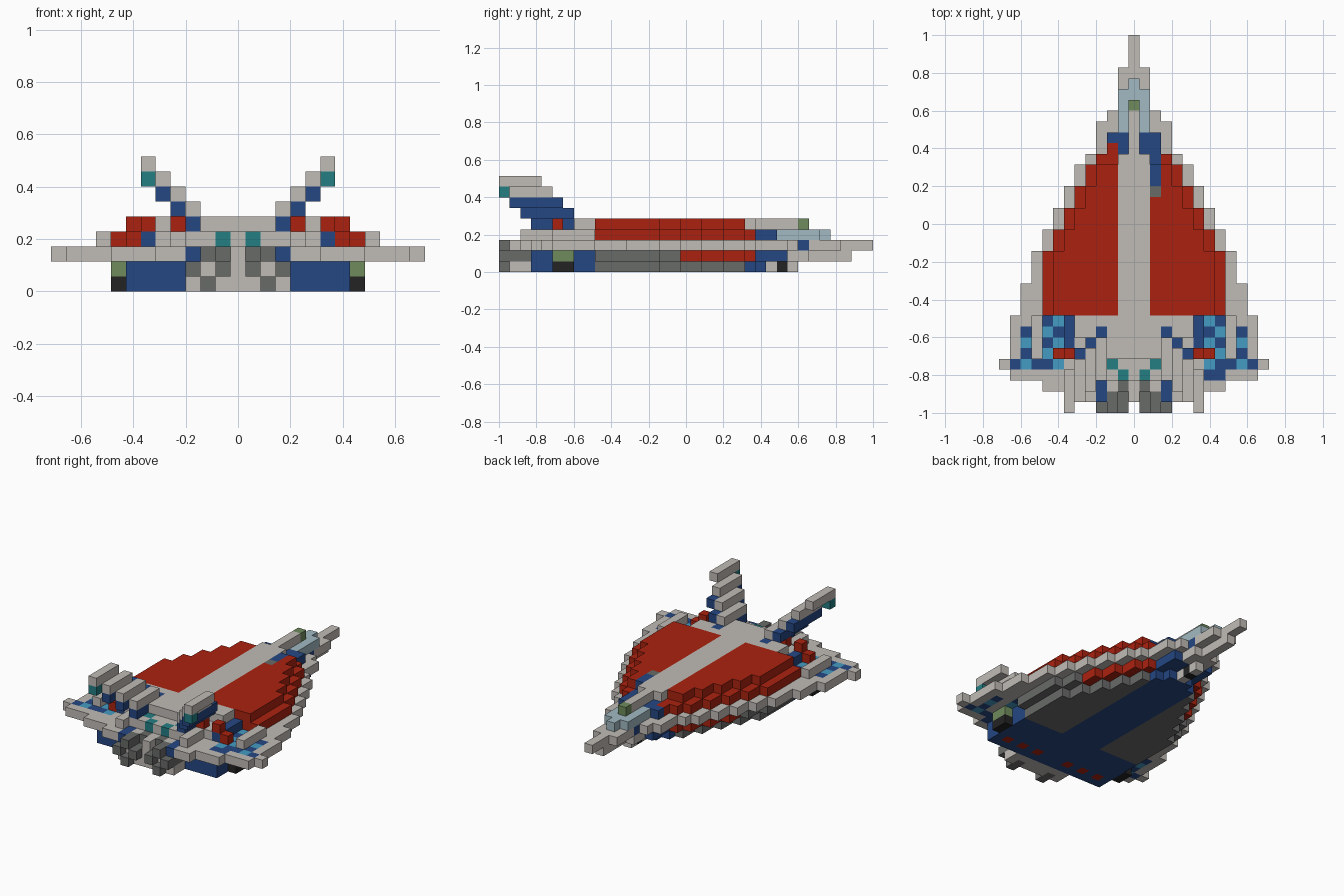
import bpy, bmesh

cube = bpy.data.objects.get("Cube")
if cube:
    bpy.data.objects.remove(cube)

U = 2 / 35  # edge of one block
COLOURS = {
    "light_grey": (0.53, 0.50, 0.47),
    "red": (0.41, 0.016, 0.005),
    "navy": (0.018, 0.063, 0.23),
    "sky": (0.058, 0.33, 0.54),
    "glass": (0.36, 0.49, 0.54),
    "teal": (0.017, 0.21, 0.23),
    "green": (0.16, 0.26, 0.11),
    "mid_grey": (0.14, 0.145, 0.14),
    "black": (0.017, 0.017, 0.017),
}
NAMES = list(COLOURS)
MATS = []
for name, rgb in COLOURS.items():
    m = bpy.data.materials.new(name)
    m.use_nodes = True
    m.diffuse_color = (*rgb, 1)
    m.node_tree.nodes["Principled BSDF"].inputs["Base Color"].default_value = (*rgb, 1)
    MATS.append(m)

cells = {}  # (i, j, k) -> (part, colour)


def box(part, colour, i, j, k, mirror=True):
    """Fill inclusive ranges of blocks; each range is a number or a pair."""
    (i0, i1), (j0, j1), (k0, k1) = [r if isinstance(r, tuple) else (r, r) for r in (i, j, k)]
    for a in range(i0, i1 + 1):
        for b in range(j0, j1 + 1):
            for c in range(k0, k1 + 1):
                cells[a, b, c] = (part, colour)
                if mirror:
                    cells[-a, b, c] = (part, colour)


# Foremost row of the delta outline for each column away from the centre
FRONT = [34, 31, 27, 26, 23, 22, 20, 18, 16, 14, 11, 8, 4]

# Main delta wing
for i, front in enumerate(FRONT):
    rear = 1 if i < 6 else 2 if i < 9 else 3 if i < 12 else 4
    box("wing", "light_grey", i, (rear, front), 2)
box("wing", "navy", (0, 1), 28, 2)
box("wing", "light_grey", 0, 28, 2)

# Lower hull, stepping in below the wing
for i in range(9):
    top = min(FRONT[i + 1], 24)
    box("lower_hull", "mid_grey", i, (9, top), 1)
    if top >= 17:
        box("lower_hull", "red", i, (17, min(top, 23)), 1)
    if i < 8:
        box("lower_hull", "mid_grey", i, (9, min(FRONT[i + 2], 24)), 0)
box("lower_hull", "navy", (0, 2), (9, 23), 0)
box("lower_hull", "navy", (0, 1), 24, 0)
box("lower_hull", "navy", (0, 2), (24, 26), 1)
box("lower_hull", "navy", (0, 7), (3, 8), (0, 1))
for i in (2, 4, 6):
    box("belly_light", "red", i, 4, 0)

# Landing gear and prow
box("rear_gear", "black", 8, (5, 6), 0)
box("rear_gear", "green", 8, (5, 6), 1)
box("nose_gear", "light_grey", 0, (25, 27), 0)
box("nose_gear", "black", 0, 26, 0)
box("prow", "light_grey", (0, 1), (27, 28), 1)
box("prow", "light_grey", 0, (29, 32), 1)

# Red upper armour in two steps
for i in range(9):
    box("armour", "red", i, (9, min(FRONT[i + 1], 24 if i == 2 else 23)), 3)
    if 2 <= i < 8:
        box("armour", "red", i, (9, min(FRONT[i + 2], 22)), 4)

# Spine and cockpit
box("cockpit", "navy", (0, 1), (24, 25), 3)
box("cockpit", "navy", 2, 25, 3)
box("cockpit", "glass", (0, 1), (26, 29), 3)
box("cockpit", "glass", 0, 30, 3)
box("spine", "light_grey", (0, 1), (5, 23), 4)
box("spine", "light_grey", 0, (24, 27), 4)
box("spine", "green", 0, 28, 4)
box("side_vent", "navy", 2, (23, 24), 3, False)
box("side_vent", "navy", 2, (21, 22), 4, False)
box("side_vent", "mid_grey", 2, 20, 4, False)

# Raised rear deck
box("rear_deck", "light_grey", (0, 5), (5, 8), 3)
box("rear_deck", "light_grey", (0, 3), (3, 4), 3)
box("rear_deck", "light_grey", 4, (2, 4), 3)
box("rear_deck", "light_grey", (0, 3), (6, 8), 4)
box("rear_deck", "light_grey", (0, 2), 5, 4)
box("rear_deck", "light_grey", (4, 5), (7, 8), 4)
box("rear_deck", "teal", 1, 3, 3)
box("rear_deck", "teal", 2, 4, 3)
box("rear_deck", "navy", 6, (5, 8), 3)
box("rear_deck", "red", 4, 5, 4)
box("rear_deck", "red", 6, 5, 4)
box("rear_deck", "red", 7, 5, 3)
box("wing_rail", "light_grey", 9, (5, 8), 3)

# Checkered panels on the outer wing
for i in (7, 8, 10):
    for j in range(4, 9 if i < 10 else 8):
        box("wing_panel", "navy" if (i + j) % 2 == (i > 8) else "sky", i, j, 2)
for i in (9, 11):
    box("wing_panel", "navy", i, 4, 2)
box("wing_panel", "navy", (7, 8), 3, 2, False)

# Slanted tail fins: navy underside step, light upper step
for s in range(4):
    if s < 3:
        box("tail_fin", "navy", 3 + s, (3 - s, 7 - s), 4 + s)
    else:
        box("tail_fin", "teal", 6, 0, 7)
    box("tail_fin", "light_grey", 3 + s, (3 - s, 6 - s), 5 + s)

# Engines: plus-shaped nozzles on a rear block
box("engine_block", "light_grey", (0, 3), (1, 2), (0, 1))
box("engine_block", "navy", 3, (1, 2), 2)
box("engine_block", "mid_grey", 1, 2, 2)
for i in (1, 3):
    box("engine_nozzle", "mid_grey", i, (0, 2), 1)
for k in (0, 2):
    box("engine_nozzle", "mid_grey", 2, (0, 1), k)
for i in (-1, 1):
    cells.pop((i, 1, 2), None)

# Build one mesh per part from the exposed block faces
SIDES = [(axis, d) for axis in range(3) for d in (0, 1)]
for part in sorted({p for p, _ in cells.values()}):
    bm = bmesh.new()
    for cell, (owner, colour) in cells.items():
        if owner != part:
            continue
        for axis, d in SIDES:
            near = list(cell)
            near[axis] += 2 * d - 1
            if tuple(near) in cells:
                continue
            quad = []
            for a, b in ((0, 0), (1, 0), (1, 1), (0, 1)):
                p = list(cell)
                p[axis] += d
                p[(axis + 1) % 3] += a
                p[(axis + 2) % 3] += b
                quad.append(bm.verts.new(((p[0] - 0.5) * U, p[1] * U - 1, p[2] * U)))
            face = bm.faces.new(quad if d else quad[::-1])
            face.material_index = NAMES.index(colour)
    bmesh.ops.remove_doubles(bm, verts=bm.verts[:], dist=U / 100)
    mesh = bpy.data.meshes.new(part)
    bm.to_mesh(mesh)
    bm.free()
    for m in MATS:
        mesh.materials.append(m)
    bpy.context.collection.objects.link(bpy.data.objects.new(part, mesh))
